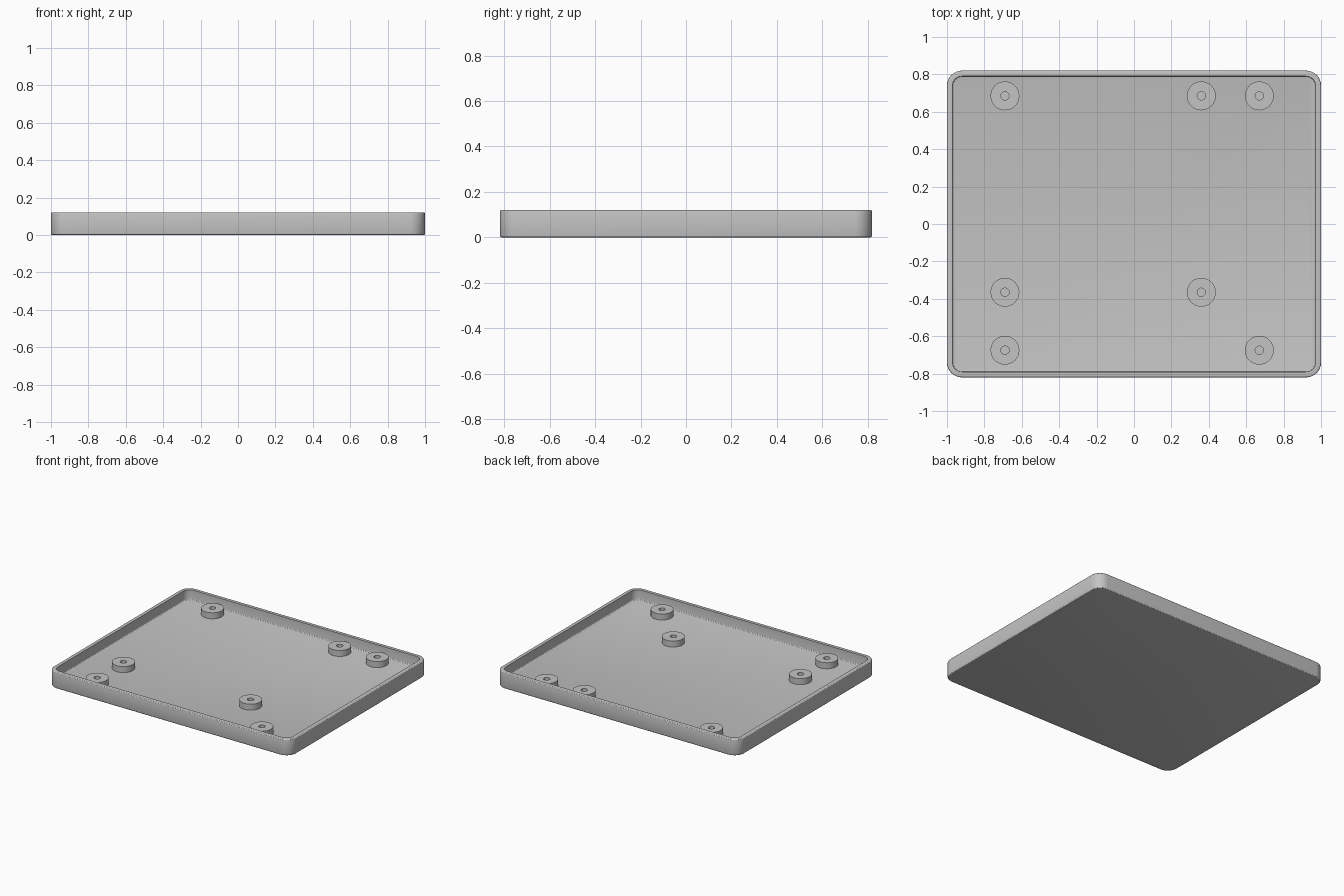
import bpy
import bmesh
from math import cos, sin, pi

cube = bpy.data.objects.get("Cube")
if cube:
    bpy.data.objects.remove(cube)

HALF_X, HALF_Y, HEIGHT = 1.0, 0.82, 0.12
CORNER, WALL, FLOOR, FILLET = 0.08, 0.03, 0.045, 0.008
BOSS_TOP, BOSS_R, HOLE_R = 0.09, 0.077, 0.022

grey = bpy.data.materials.new("light_grey")
grey.use_nodes = True
colour = (0.55, 0.55, 0.55, 1)
grey.diffuse_color = colour
grey.node_tree.nodes["Principled BSDF"].inputs["Base Color"].default_value = colour


def rounded_rect(inset, z, steps=8):
    """Outline of the tray, moved inward by inset."""
    r = CORNER - inset
    pts = []
    for q, (sx, sy) in enumerate([(1, 1), (-1, 1), (-1, -1), (1, -1)]):
        for i in range(steps + 1):
            a = (q + i / steps) * pi / 2
            pts.append((sx * (HALF_X - CORNER) + r * cos(a),
                        sy * (HALF_Y - CORNER) + r * sin(a), z))
    return pts


def circle(r, z, n=48):
    return [(r * cos(2 * pi * i / n), r * sin(2 * pi * i / n), z) for i in range(n)]


def loft(name, rings):
    """Skin a stack of rings and cap both ends."""
    bm = bmesh.new()
    loops = [[bm.verts.new(p) for p in ring] for ring in rings]
    for a, b in zip(loops, loops[1:]):
        for i in range(len(a)):
            j = (i + 1) % len(a)
            bm.faces.new((a[i], a[j], b[j], b[i]))
    bm.faces.new(loops[0][::-1])
    bm.faces.new(loops[-1])
    mesh = bpy.data.meshes.new(name)
    bm.to_mesh(mesh)
    bm.free()
    mesh.materials.append(grey)
    obj = bpy.data.objects.new(name, mesh)
    bpy.context.collection.objects.link(obj)
    bpy.ops.object.select_all(action='DESELECT')
    obj.select_set(True)
    bpy.context.view_layer.objects.active = obj
    bpy.ops.object.shade_smooth_by_angle(angle=pi / 9)
    return obj


def fillet(inset, z, start, steps=3):
    """Quarter round about a centre, as (inset, z) pairs."""
    angles = [start + i / steps * pi / 2 for i in range(steps + 1)]
    return [(inset - FILLET * cos(a), z + FILLET * sin(a)) for a in angles]


# Tray: up the outside, over the rim, down to the floor
section = fillet(FILLET, FILLET, -pi / 2)
section += fillet(FILLET, HEIGHT - FILLET, 0)
section += [(WALL, HEIGHT)]
section += fillet(WALL + FILLET, FLOOR + FILLET, 0)[:1]
section += [(WALL + FILLET * (1 - cos(t * pi / 6)), FLOOR + FILLET * (1 - sin(t * pi / 6)))
            for t in (1, 2, 3)]
loft("tray", [rounded_rect(d, z) for d, z in section])

# Round standoffs with blind screw holes
boss_section = [(BOSS_R, FLOOR - 0.005), (BOSS_R, BOSS_TOP),
                (HOLE_R, BOSS_TOP), (HOLE_R, FLOOR + 0.001)]
rows = {0.685: (-0.69, 0.36, 0.67), -0.365: (-0.69, 0.36), -0.675: (-0.69, 0.67)}
for y, xs in rows.items():
    for x in xs:
        boss = loft("standoff", [circle(r, z) for r, z in boss_section])
        boss.location = (x, y, 0)
